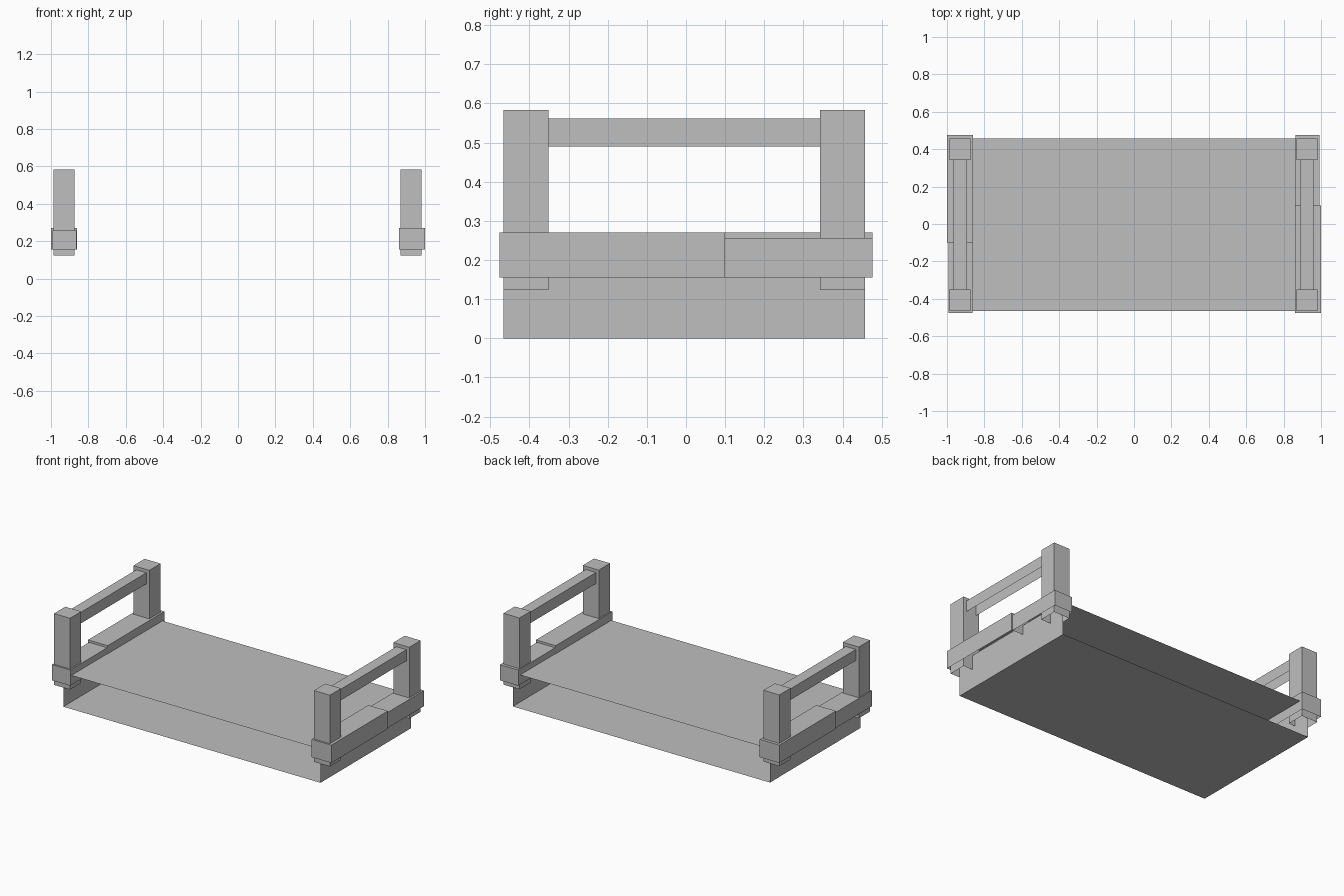
import bpy
import bmesh

cube = bpy.data.objects.get("Cube")
if cube:
    bpy.data.objects.remove(cube, do_unlink=True)

GREY = (0.52, 0.52, 0.52, 1.0)
grey = bpy.data.materials.new("plain grey")
grey.use_nodes = True
grey.diffuse_color = GREY
grey.node_tree.nodes["Principled BSDF"].inputs["Base Color"].default_value = GREY


def open_box(name, x, y, z, open_sides):
    """Box between (low, high) ranges, without the faces on the open sides."""
    bm = bmesh.new()
    bmesh.ops.create_cube(bm, size=1)
    drop = [f for f in bm.faces
            if any(f.normal.dot(side) > 0.9 for side in open_sides)]
    bmesh.ops.delete(bm, geom=drop, context="FACES")
    for v in bm.verts:
        for axis, (low, high) in enumerate((x, y, z)):
            v.co[axis] = high if v.co[axis] > 0 else low
    mesh = bpy.data.meshes.new(name)
    bm.to_mesh(mesh)
    bm.free()
    mesh.materials.append(grey)
    obj = bpy.data.objects.new(name, mesh)
    bpy.context.collection.objects.link(obj)
    return obj


DOWN, FRONT, BACK = (0, 0, -1), (0, -1, 0), (0, 1, 0)
FRONT_POST, BACK_POST = (-0.466, -0.351), (0.343, 0.458)

# Deck: a sleeve open at the front and back
open_box("deck", (-0.92, 0.915), (FRONT_POST[0], BACK_POST[1]), (0, 0.217), [FRONT, BACK])


def spread(center, half):
    return (center - half, center + half)


# Railing at each end: posts, handrail and a two-piece beam, hollow underneath
for label, side, mid in (("left", 1, 0.925), ("right", -1, -0.93)):
    for place, span in (("front", FRONT_POST), ("back", BACK_POST)):
        open_box(f"{label}_{place}_post", spread(mid, 0.057), span, (0.123, 0.583), [DOWN])
    open_box(f"{label}_handrail", spread(mid, 0.036), (FRONT_POST[1], BACK_POST[0]),
             (0.49, 0.562), [DOWN, FRONT, BACK])
    # The beam pieces swap ends from one railing to the other
    thick = sorted((-0.477 * side, 0.1 * side))
    thin = sorted((0.1 * side, 0.477 * side))
    open_box(f"{label}_thick_beam", spread(0.93 * side, 0.07), thick, (0.155, 0.27), [DOWN])
    open_box(f"{label}_thin_beam", spread(0.928 * side, 0.065), thin, (0.155, 0.256), [DOWN])
